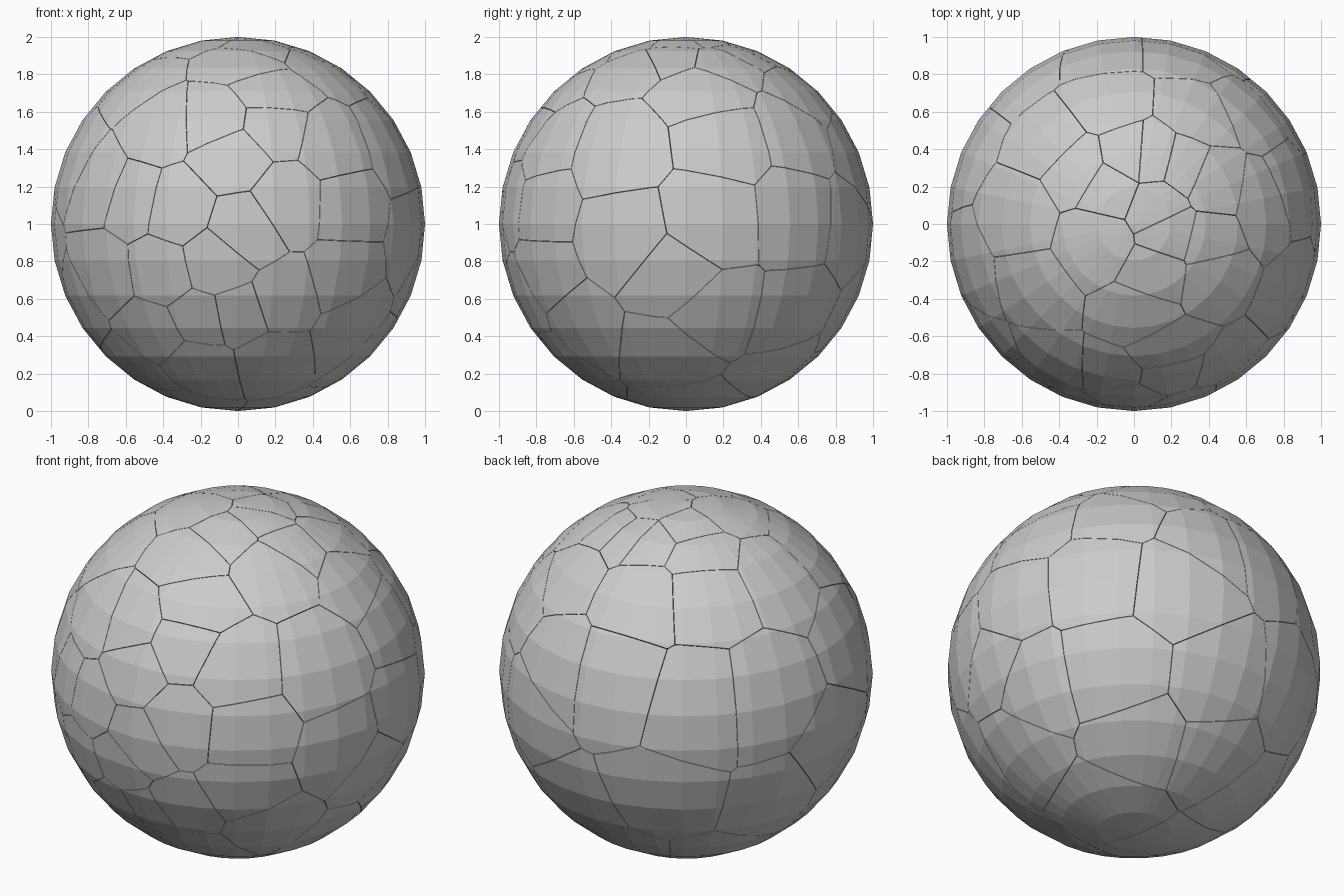
import bpy, bmesh, math, random
from mathutils import Vector

if "Cube" in bpy.data.objects:
    bpy.data.objects.remove(bpy.data.objects["Cube"])

random.seed(7)
CENTRE = Vector((0, 0, 1))
SEED_R = 0.85      # depth of the shard seeds
GAP = 0.0012       # half width of the cracks

grey = bpy.data.materials.new("stone grey")
grey.diffuse_color = (0.6, 0.6, 0.6, 1)
grey.use_nodes = True
grey.node_tree.nodes["Principled BSDF"].inputs["Base Color"].default_value = grey.diffuse_color

# Shard centres read from the front (x, z), right (y, z) and top (x, y) views
front = [(-.33, 1.08), (-.03, 1.36), (.03, .97), (.27, 1.13), (-.13, 1.57), (.2, 1.53),
         (-.42, 1.52), (.18, 1.71), (-.58, 1.13), (.5, 1.42), (.6, 1.1), (.57, .72),
         (-.12, .79), (-.42, .74), (0, .5), (.25, .58), (-.2, .48), (.18, .28),
         (-.45, .42), (-.2, .25), (.6, .45), (-.72, .75), (-.75, 1.2)]
right = [(-.33, .93), (.12, 1.02), (-.37, 1.4), (.2, 1.48), (.62, 1.05), (-.08, .72),
         (.15, .5), (.58, .5), (-.45, .5), (.1, 1.7), (-.1, .3), (.6, 1.5)]
top = [(.1, .35), (-.03, .36), (.27, .3), (-.13, .2), (.13, .1), (.2, -.05), (.4, -.1),
       (.42, .22), (-.2, -.1), (.03, -.48), (-.15, .65), (.35, .6), (-.45, .45),
       (-.62, .05), (-.3, .3), (.42, -.28), (.12, -.27)]


def depth(a, b):
    return math.sqrt(max(0.0, 1 - a * a - b * b))


seeds = []


def add_seed(direction, spacing):
    p = direction.normalized() * SEED_R
    if all((p - q).length > spacing for q in seeds):
        seeds.append(p)


for x, z in front:
    add_seed(Vector((x, -depth(x, z - 1), z - 1)), 0.09)
for y, z in right:
    add_seed(Vector((depth(y, z - 1), y, z - 1)), 0.17)
for x, y in top:
    add_seed(Vector((x, y, depth(x, y))), 0.09)
# The back, left and underside continue with scattered shards
for i in range(600):
    add_seed(Vector([random.gauss(0, 1) for k in range(3)]), 0.33)
seeds.append(Vector((0, 0, 0)))     # inner core


def make_shard(index, seed):
    """Cut a flat-faced sphere down to the cell nearest to one seed."""
    bm = bmesh.new()
    bmesh.ops.create_uvsphere(bm, u_segments=32, v_segments=16, radius=1)
    for other in sorted(seeds, key=lambda q: (q - seed).length):
        if other is seed:
            continue
        gap = other - seed
        reach = max((v.co - seed).length for v in bm.verts)
        if gap.length > 2 * reach:
            break
        normal = gap.normalized()
        bmesh.ops.bisect_plane(bm, geom=bm.verts[:] + bm.edges[:] + bm.faces[:],
                               dist=1e-6, plane_co=(seed + other) / 2 - normal * GAP,
                               plane_no=normal, clear_outer=True)
        rim = [e for e in bm.edges if e.is_boundary]
        if rim:
            bmesh.ops.holes_fill(bm, edges=rim, sides=0)
        if not bm.verts:
            break
    if bm.faces:
        bmesh.ops.recalc_face_normals(bm, faces=bm.faces[:])
        name = "core" if seed.length == 0 else "shard_%02d" % index
        mesh = bpy.data.meshes.new(name)
        bm.to_mesh(mesh)
        mesh.materials.append(grey)
        ob = bpy.data.objects.new(name, mesh)
        ob.location = CENTRE
        bpy.context.collection.objects.link(ob)
    bm.free()


for i, s in enumerate(seeds):
    make_shard(i + 1, s)
